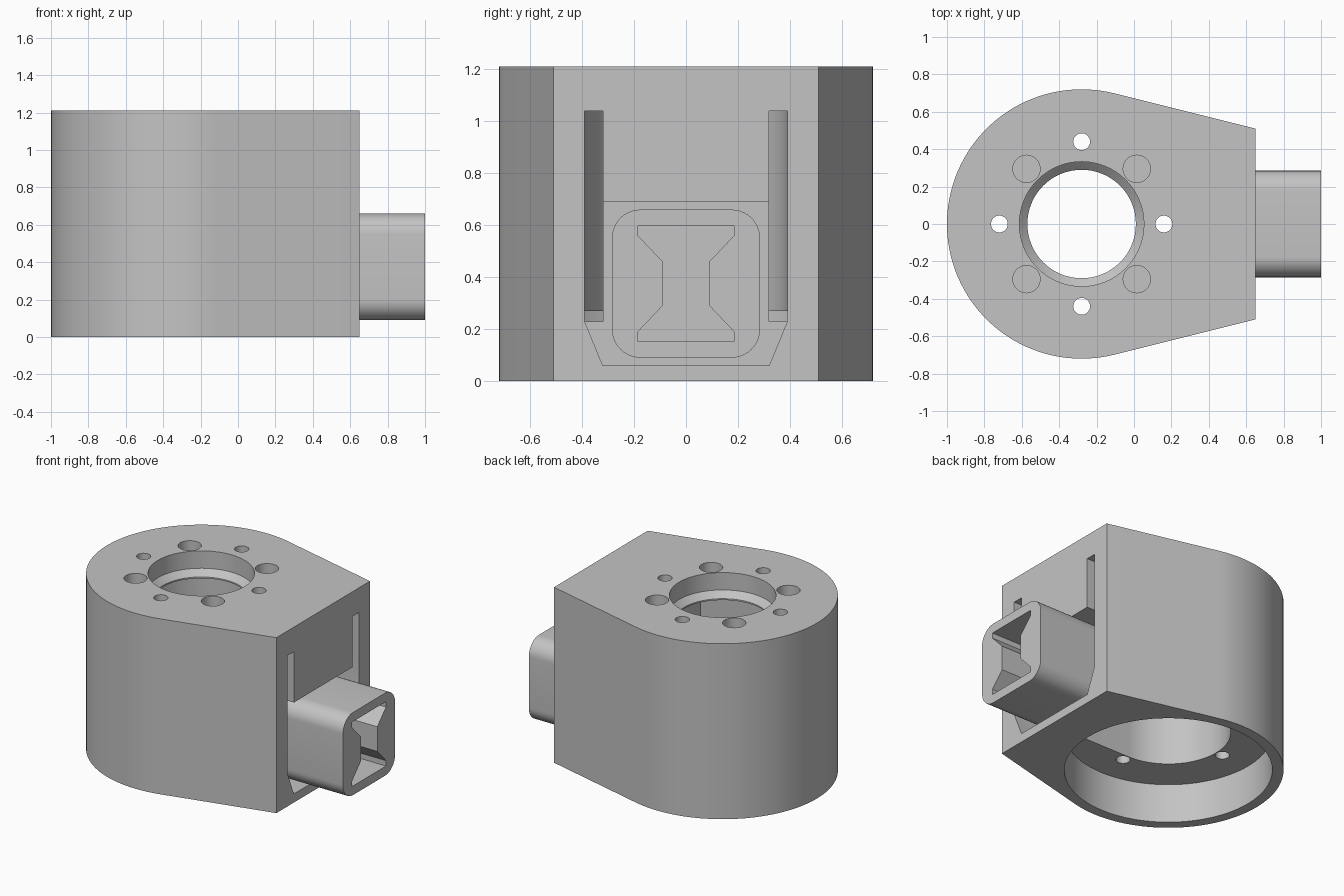
import bpy, bmesh
from math import sin, cos, pi, radians

if "Cube" in bpy.data.objects:
    bpy.data.objects.remove(bpy.data.objects["Cube"])

CX = -0.28          # axis of the round end
HEIGHT = 1.21
FACE_X = 0.65       # flat end of the housing
POCKET_X = 0.45     # back wall of the pocket

grey = bpy.data.materials.new("plain_grey")
grey.use_nodes = True
COLOUR = (0.55, 0.55, 0.55, 1)
grey.diffuse_color = COLOUR
grey.node_tree.nodes["Principled BSDF"].inputs["Base Color"].default_value = COLOUR


def arc(cx, cy, r, start, end, steps):
    """Points along an arc, angles in degrees."""
    angles = [radians(start + (end - start) * i / steps) for i in range(steps + 1)]
    return [(cx + r * cos(a), cy + r * sin(a)) for a in angles]


def circle(cx, cy, r, steps=64):
    return arc(cx, cy, r, 0, 360, steps)[:-1]


def loft(name, rings):
    """Capped solid through rings with equal point counts."""
    bm = bmesh.new()
    loops = [[bm.verts.new(p) for p in ring] for ring in rings]
    n = len(loops[0])
    for a, b in zip(loops, loops[1:]):
        for i in range(n):
            j = (i + 1) % n
            bm.faces.new((a[i], a[j], b[j], b[i]))
    bm.faces.new(loops[0][::-1])
    bm.faces.new(loops[-1])
    bmesh.ops.recalc_face_normals(bm, faces=bm.faces)
    mesh = bpy.data.meshes.new(name)
    bm.to_mesh(mesh)
    bm.free()
    mesh.materials.append(grey)
    ob = bpy.data.objects.new(name, mesh)
    bpy.context.collection.objects.link(ob)
    return ob


def prism_z(name, pts, z0, z1):
    return loft(name, [[(x, y, z) for x, y in pts] for z in (z0, z1)])


def prism_x(name, pts, x0, x1):
    return loft(name, [[(x, y, z) for y, z in pts] for x in (x0, x1)])


def activate(ob):
    bpy.ops.object.select_all(action='DESELECT')
    ob.select_set(True)
    bpy.context.view_layer.objects.active = ob


def cut(ob, cutter):
    """Subtract the cutter and remove it."""
    activate(ob)
    mod = ob.modifiers.new("cut", 'BOOLEAN')
    mod.operation = 'DIFFERENCE'
    mod.solver = 'EXACT'
    mod.object = cutter
    bpy.ops.object.modifier_apply(modifier=mod.name)
    bpy.data.objects.remove(cutter)


def smooth(ob):
    activate(ob)
    bpy.ops.object.shade_smooth_by_angle(angle=radians(30))


# Housing: round end with tangent sides running to a flat end
outline = arc(CX, 0, 0.72, 76, 284, 72) + [(FACE_X, -0.51), (FACE_X, 0.51)]
housing = prism_z("housing", outline, 0, HEIGHT)

# Wide bore in the underside
cut(housing, prism_z("bore_cutter", circle(CX, 0, 0.65, 96), -0.1, 0.27))

# Inner cavity: half round, half square
cavity = arc(CX, 0, 0.39, 90, 270, 40) + [(0.11, -0.39), (0.11, 0.39)]
cut(housing, prism_z("cavity_cutter", cavity, 0.2, 1.04))

# Stepped opening in the top with a conical seat
steps = [(0.29, 0.9), (0.29, 1.05), (0.333, 1.09), (0.333, 1.3)]
cut(housing, loft("opening_cutter",
                  [[(x, y, z) for x, y in circle(CX, 0, r)] for r, z in steps]))

# Pocket behind the arm, in the flat end
half = [(0.32, 0.06), (0.39, 0.23), (0.39, 0.69)]
pocket = half + [(-y, z) for y, z in reversed(half)]
cut(housing, prism_x("pocket_cutter", pocket, POCKET_X, 0.8))

# Tall side slots from the flat end into the cavity
for s in (-1, 1):
    slot = [(s * 0.32, 0.23), (s * 0.39, 0.23), (s * 0.39, 1.04), (s * 0.32, 1.04)]
    cut(housing, prism_x("slot_cutter", slot, 0, 0.8))

# Four through holes on the axes, four blind holes on the diagonals
for i in range(4):
    a = i * pi / 2
    cut(housing, prism_z("through_hole_cutter",
                         circle(CX + 0.44 * cos(a), 0.44 * sin(a), 0.045, 32), 0.1, 1.3))
    b = a + pi / 4
    cut(housing, prism_z("blind_hole_cutter",
                         circle(CX + 0.417 * cos(b), 0.417 * sin(b), 0.073, 40), 1.09, 1.3))
smooth(housing)

# Arm: rounded square bar
MID_Z, HALF, R = 0.375, 0.285, 0.11
k = HALF - R
bar = []
for i, (sy, sz) in enumerate([(1, 1), (-1, 1), (-1, -1), (1, -1)]):
    bar += arc(sy * k, MID_Z + sz * k, R, 90 * i, 90 * i + 90, 10)
arm = prism_x("arm", bar, POCKET_X - 0.01, 1.0)

# Hourglass socket in the arm
quarter = [(0.09, 0.085), (0.185, 0.185), (0.185, 0.222)]
side = [(y, -z) for y, z in reversed(quarter)] + quarter
side = [(y, MID_Z + z) for y, z in side]
socket = side + [(-y, z) for y, z in reversed(side)]
cut(arm, prism_x("socket_cutter", socket, POCKET_X, 1.1))
smooth(arm)
